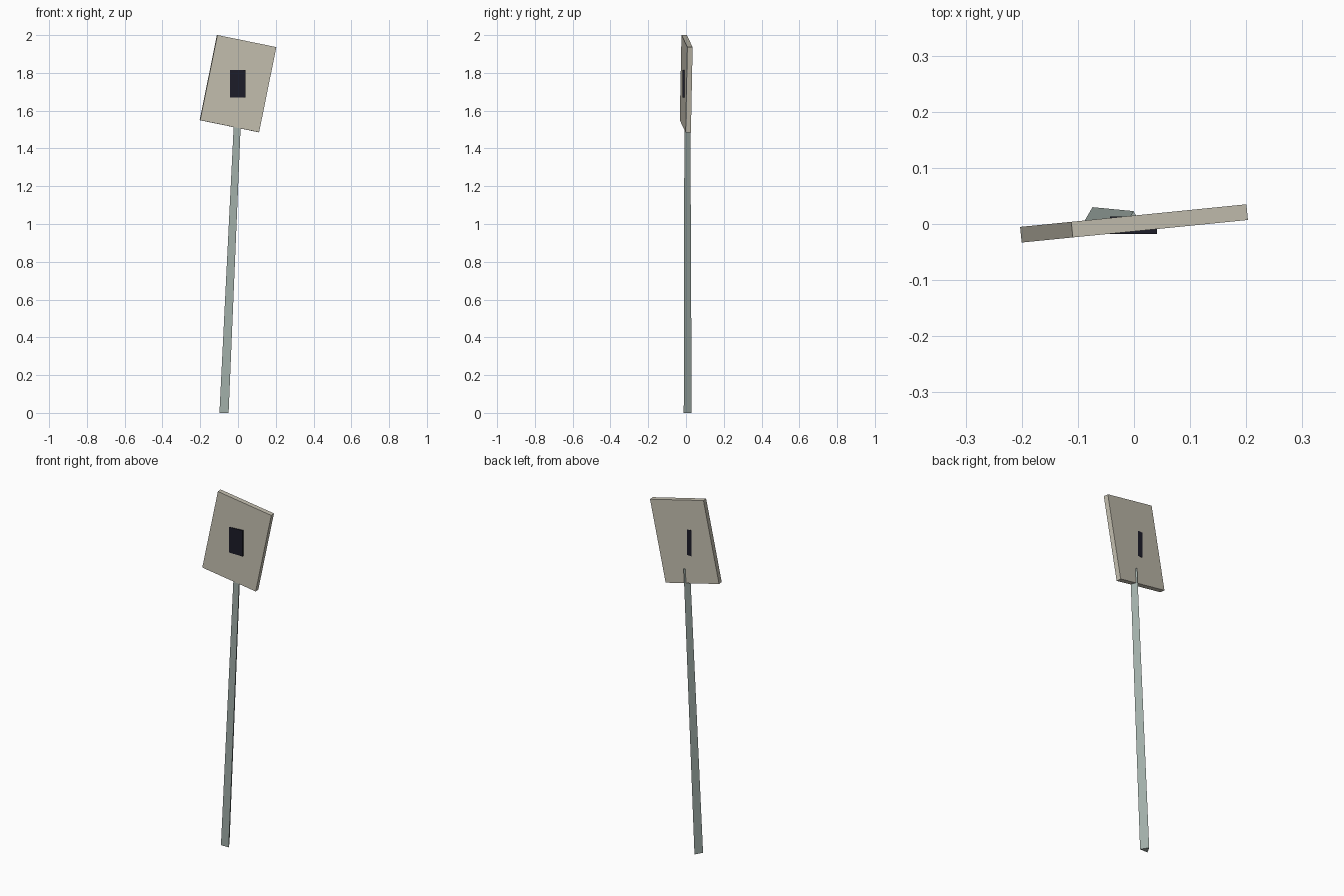
import bpy
import bmesh
from math import radians
from mathutils import Matrix, Vector

if "Cube" in bpy.data.objects:
    bpy.data.objects.remove(bpy.data.objects["Cube"])


def add_part(name, bm, colour):
    bmesh.ops.recalc_face_normals(bm, faces=bm.faces)
    mesh = bpy.data.meshes.new(name)
    bm.to_mesh(mesh)
    bm.free()
    mat = bpy.data.materials.new(name + "_colour")
    mat.diffuse_color = (*colour, 1)
    mat.use_nodes = True
    mat.node_tree.nodes["Principled BSDF"].inputs["Base Color"].default_value = mat.diffuse_color
    mesh.materials.append(mat)
    obj = bpy.data.objects.new(name, mesh)
    bpy.context.collection.objects.link(obj)
    return obj


def box(name, size, centre, colour, rotation=Matrix.Identity(4)):
    bm = bmesh.new()
    bmesh.ops.create_cube(bm, size=1)
    matrix = Matrix.Translation(centre) @ rotation @ Matrix.Diagonal((*size, 1))
    bmesh.ops.transform(bm, matrix=matrix, verts=bm.verts)
    return add_part(name, bm, colour)


# Tilted sign board, turned slightly about the vertical
turn = Matrix.Rotation(radians(5.7), 4, 'Z') @ Matrix.Rotation(radians(11.5), 4, 'Y')
box("sign_board", (0.32, 0.028, 0.46), (0, 0.001, 1.743), (0.56, 0.53, 0.44), turn)

# Small dark plate set through the board
box("dark_plate", (0.084, 0.0315, 0.145), (-0.001, -0.0023, 1.743), (0.012, 0.012, 0.022))

# Leaning, tapered three-sided post with its ridge at the back
bm = bmesh.new()
rings = []
for centre, radius in (((-0.074, 0.002, 0), 0.028), ((-0.001, 0.002, 1.59), 0.021)):
    rings.append([bm.verts.new(Vector(centre) + radius * Vector(p))
                  for p in ((0, 1, 0), (-0.866, -0.5, 0), (0.866, -0.5, 0))])
low, high = rings
bm.faces.new(low)
bm.faces.new(high)
for i in range(3):
    j = (i + 1) % 3
    bm.faces.new((low[i], low[j], high[j], high[i]))
add_part("post", bm, (0.36, 0.43, 0.40))
